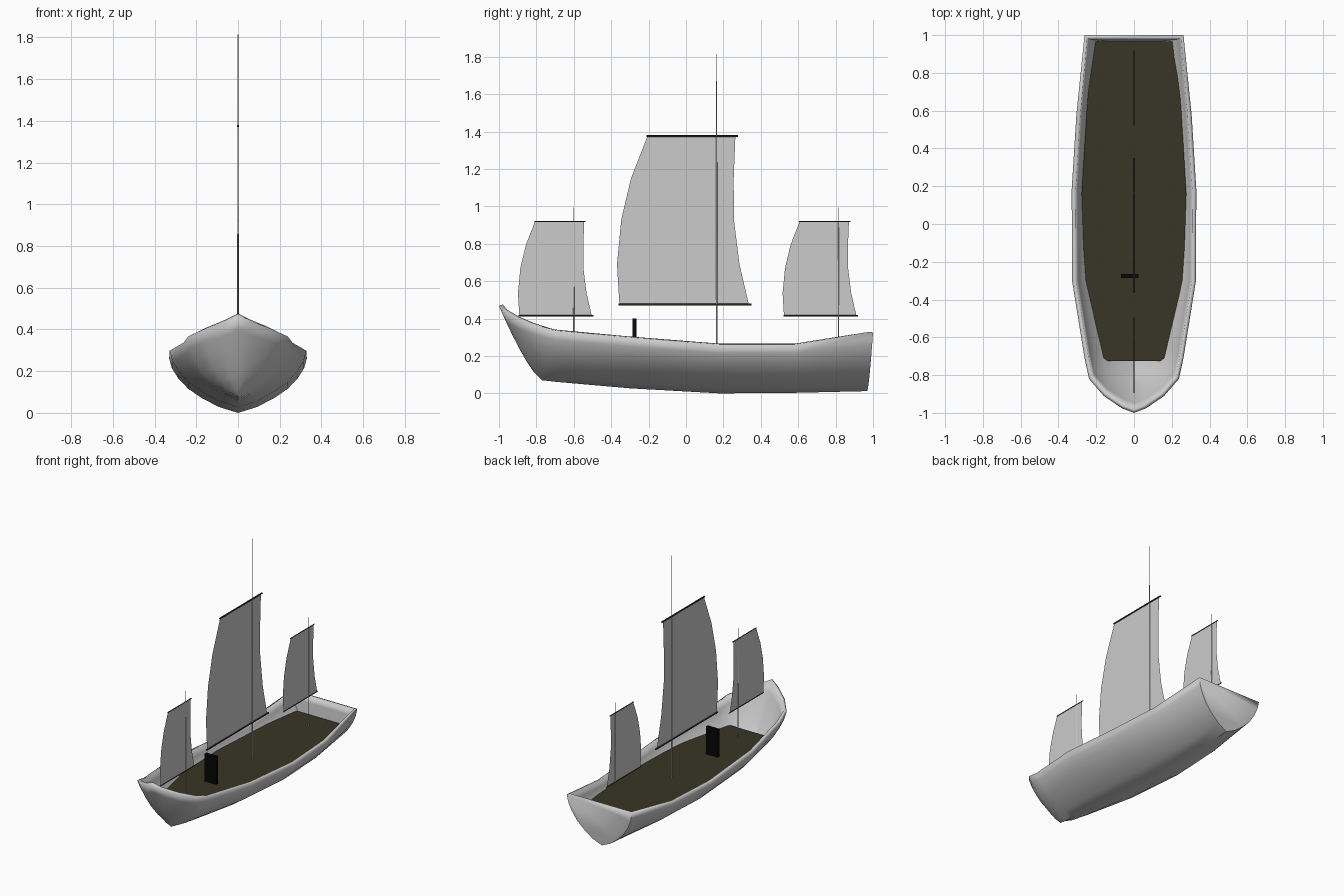
import bpy, bmesh
from mathutils import Vector

if "Cube" in bpy.data.objects:
    bpy.data.objects.remove(bpy.data.objects["Cube"])


def paint(name, rgb):
    m = bpy.data.materials.new(name)
    m.diffuse_color = (*rgb, 1)
    m.use_nodes = True
    m.node_tree.nodes["Principled BSDF"].inputs["Base Color"].default_value = m.diffuse_color
    return m


WOOD = paint("deck_wood", (0.04, 0.037, 0.018))
DARK = paint("dark_spar", (0.02, 0.02, 0.013))
BLACK = paint("black", (0.002, 0.002, 0.002))


def mesh_object(name, verts, faces, mat=None):
    me = bpy.data.meshes.new(name)
    me.from_pydata(verts, [], faces)
    bm = bmesh.new()
    bm.from_mesh(me)
    bmesh.ops.remove_doubles(bm, verts=bm.verts, dist=1e-5)
    bmesh.ops.recalc_face_normals(bm, faces=bm.faces)
    bm.to_mesh(me)
    bm.free()
    ob = bpy.data.objects.new(name, me)
    bpy.context.collection.objects.link(ob)
    if mat:
        me.materials.append(mat)
    return ob


def smooth(ob, angle):
    bpy.ops.object.select_all(action='DESELECT')
    ob.select_set(True)
    bpy.context.view_layer.objects.active = ob
    bpy.ops.object.shade_smooth_by_angle(angle=angle)


def rod(name, a, b, r1, r2, mat=None):
    a, b = Vector(a), Vector(b)
    d = b - a
    bpy.ops.mesh.primitive_cone_add(vertices=10, radius1=r1, radius2=r2, depth=d.length,
                                    location=(a + b) / 2, rotation=d.to_track_quat('Z', 'Y').to_euler())
    ob = bpy.context.object
    ob.name = name
    if mat:
        ob.data.materials.append(mat)
    smooth(ob, 0.7)
    return ob


# Hull: stations of (rail y, keel y, half width, rail z, keel z)
STATIONS = [(-1.0, -.77, 0, .467, .07), (-.975, -.765, .065, .438, .07), (-.91, -.75, .16, .402, .068),
            (-.82, -.70, .238, .367, .062), (-.71, -.62, .262, .336, .055), (-.3, -.3, .328, .298, .027),
            (.18, .18, .33, .26, 0), (.58, .58, .305, .26, .003), (1.0, .97, .262, .325, .012)]
SECTION = [(0, 0), (.28, .11), (.52, .27), (.72, .44), (.87, .64), (.96, .82), (1, 1)]
HALF = [(-f, t) for f, t in reversed(SECTION[1:])] + SECTION
n = len(HALF)
verts = []
for yt, yk, w, zt, zk in STATIONS:
    for f, t in HALF:
        verts.append((f * w, yk + (yt - yk) * t ** .75, zk + (zt - zk) * t))
faces = [(i * n + j, i * n + j + 1, (i + 1) * n + j + 1, (i + 1) * n + j)
         for i in range(len(STATIONS) - 1) for j in range(n - 1)]
last = (len(STATIONS) - 1) * n
faces.append(tuple(range(last, last + n)))
# drop the doubled stem faces by welding, then face the shell outward
hull = mesh_object("hull", verts, faces)
bm = bmesh.new()
bm.from_mesh(hull.data)
bm.normal_update()
low = min(bm.faces, key=lambda f: f.calc_center_median().z)
if low.normal.z > 0:
    bmesh.ops.reverse_faces(bm, faces=bm.faces)
bm.to_mesh(hull.data)
bm.free()
sol = hull.modifiers.new("planking", 'SOLIDIFY')
sol.thickness = .022
sol.offset = -1
smooth(hull, 0.7)

# Deck
DECK_Z = .2
edge = [(.14, -.725), (.16, -.71), (.262, -.28), (.277, .16), (.25, .6), (.222, .965)]
outline = edge + [(-x, y) for x, y in reversed(edge)]
mesh_object("deck", [(x, y, DECK_Z) for x, y in outline], [tuple(range(len(outline)))], WOOD)

# Hatch block standing on the deck
bpy.ops.mesh.primitive_cube_add(size=1, location=(-.022, -.275, .298))
block = bpy.context.object
block.name = "deck_block"
block.scale = (.094, .022, .206)
block.data.materials.append(BLACK)

# Sail edges as (aft y, fore y, height), relative to the mast and lower yard
SAIL = [(-.52, .172, 0), (-.533, .122, .215), (-.51, .092, .455), (-.458, .091, .675),
        (-.37, .1, .9)]


def rig(name, y0, z0, s, top, r):
    v = []
    for a, b, h in SAIL:
        v += [(0, y0 + a * s, z0 + h * s), (0, y0 + b * s, z0 + h * s)]
    mesh_object(name + "_sail", v, [(2 * i, 2 * i + 1, 2 * i + 3, 2 * i + 2) for i in range(len(SAIL) - 1)])
    rod(name + "_mast", (0, y0, DECK_Z), (0, y0, top), r, r * .4)
    for label, (a, b, h) in (("lower", SAIL[0]), ("upper", SAIL[-1])):
        z = z0 + h * s
        rod(f"{name}_{label}_yard", (0, y0 + (a - .006) * s, z), (0, y0 + (b + .014) * s, z),
            .0055 * s, .0055 * s, DARK)


rig("main", .164, .475, 1, 1.815, .005)
rig("fore", -.6, .415, .56, .995, .0035)
rig("aft", .815, .415, .56, .995, .0035)
